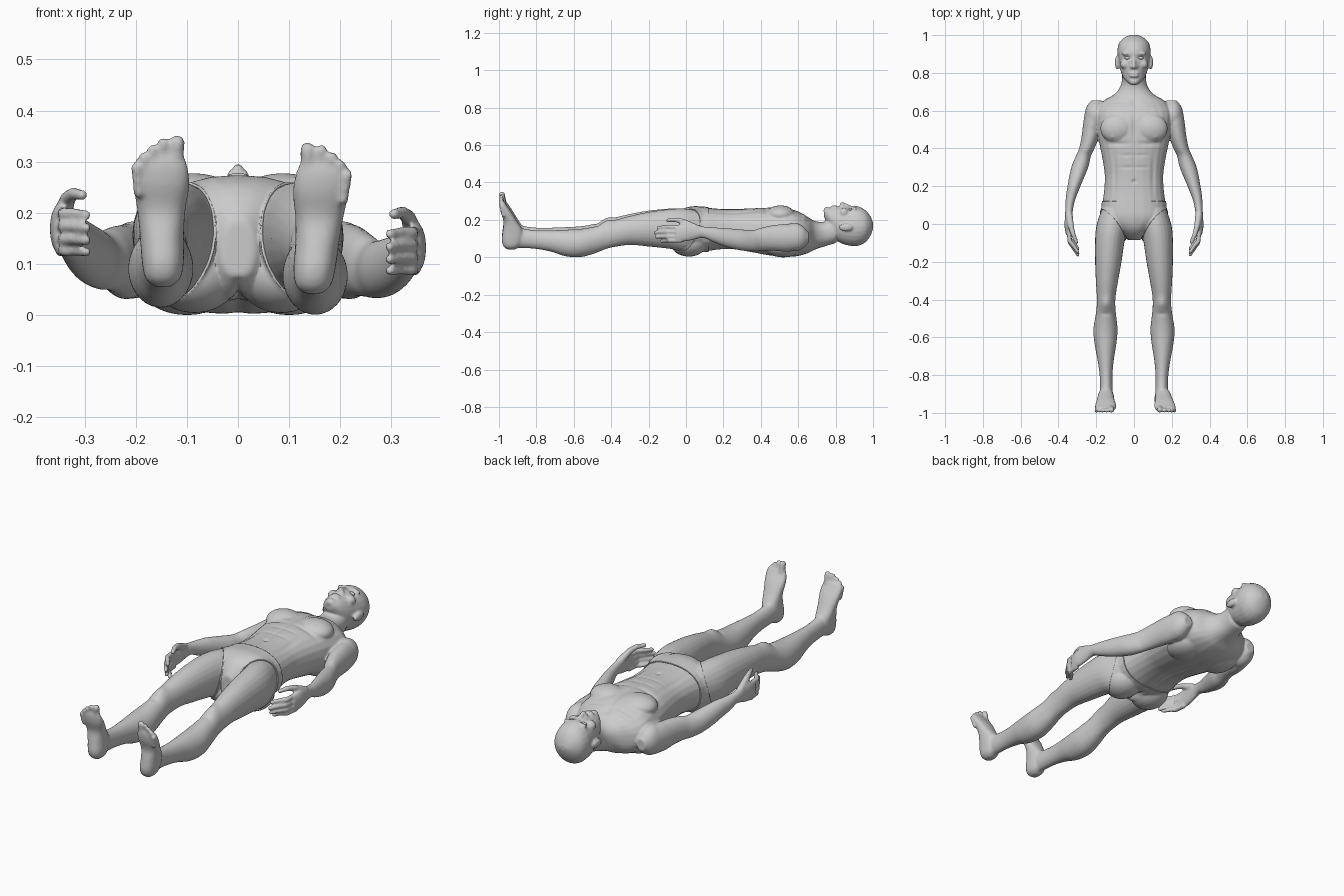
import bpy, bmesh, math
from mathutils import Vector

cube = bpy.data.objects.get("Cube")
if cube:
    bpy.data.objects.remove(cube)

skin = bpy.data.materials.new("light_grey")
skin.use_nodes = True
GREY = (0.6, 0.6, 0.6, 1)
skin.diffuse_color = GREY
skin.node_tree.nodes["Principled BSDF"].inputs["Base Color"].default_value = GREY


def spline(a, b, c, d, t):
    return 0.5 * (2 * b + (c - a) * t + (2 * a - 5 * b + 4 * c - d) * t * t
                  + (3 * b - a - 3 * c + d) * t ** 3)


def straight(x, station, z):
    return x, station, z


def loft(bm, sections, place=straight, power=2.0, sides=24, steps=4):
    """Skin rounded rings; a section is (station, x, low, high, half width)."""
    n = len(sections)
    rows = []
    for i in range(n - 1):
        four = [sections[min(max(i + k, 0), n - 1)] for k in (-1, 0, 1, 2)]
        rows += [[spline(*v, j / steps) for v in zip(*four)] for j in range(steps)]
    rows.append(sections[-1])
    rings = []
    for station, x, low, high, half in rows:
        ring = []
        for k in range(sides):
            a = math.tau * k / sides
            c, s = math.cos(a), math.sin(a)
            u = math.copysign(abs(c) ** (2 / power), c) * half
            v = math.copysign(abs(s) ** (2 / power), s) * (high - low) / 2
            ring.append(bm.verts.new(place(x + u, station, (low + high) / 2 + v)))
        rings.append(ring)
    for r, q in zip(rings, rings[1:]):
        for k in range(sides):
            m = (k + 1) % sides
            bm.faces.new((r[k], q[k], q[m], r[m]))
    bm.faces.new(rings[0])
    bm.faces.new(rings[-1][::-1])


def ball(bm, centre, radii, sides=12):
    x, y, z = centre
    rx, ry, rz = radii
    sections = []
    for k in range(sides):
        a = .1 + (math.pi - .2) * k / (sides - 1)
        c, s = math.cos(a), math.sin(a)
        sections.append((y - ry * c, x, z - rz * s, z + rz * s, rx * s))
    loft(bm, sections, sides=sides, steps=1)


def limb(bm, points, radii):
    """Rounded tapered chain, for fingers, toes and the nose."""
    points = [Vector(p) for p in points]
    for a, b, ra, rb in zip(points, points[1:], radii, radii[1:]):
        for k in range(6):
            r = ra + (rb - ra) * k / 5
            ball(bm, a.lerp(b, k / 5), (r, r, r), 10)


def to_mesh(bm, name):
    mesh = bpy.data.meshes.new(name)
    bm.to_mesh(mesh)
    bm.free()
    return mesh


def add_object(name, mesh):
    mesh.materials.clear()
    mesh.materials.append(skin)
    mesh.shade_smooth()
    ob = bpy.data.objects.new(name, mesh)
    bpy.context.collection.objects.link(ob)
    return ob


TORSO = [(-.08, 0, .08, .19, .03), (-.03, 0, .04, .25, .09), (.03, 0, .04, .272, .16),
         (.1, 0, .035, .27, .167), (.18, 0, .045, .264, .158), (.26, 0, .045, .263, .155),
         (.35, 0, .03, .268, .168), (.45, 0, .012, .272, .188), (.54, 0, .005, .268, .2),
         (.6, 0, .01, .25, .2), (.65, 0, .025, .222, .165), (.69, 0, .045, .198, .1),
         (.74, 0, .062, .195, .068), (.8, 0, .08, .22, .062)]
HEAD = [(.738, 0, .22, .262, .022), (.765, 0, .165, .272, .05), (.8, 0, .1, .276, .068),
        (.84, 0, .075, .278, .077), (.88, 0, .066, .28, .084), (.92, 0, .066, .277, .088),
        (.96, 0, .085, .256, .078), (.987, 0, .122, .222, .05), (1.001, 0, .16, .185, .02)]
LEG = [(.08, .1, .06, .25, .07), (0, .114, .035, .264, .083), (-.08, .127, .05, .264, .079),
       (-.2, .136, .065, .25, .07), (-.3, .143, .075, .23, .059), (-.38, .147, .065, .21, .05),
       (-.43, .148, .05, .2, .049), (-.48, .149, .033, .178, .054), (-.56, .151, .012, .163, .064),
       (-.64, .151, .015, .158, .057), (-.72, .15, .04, .155, .043), (-.8, .148, .055, .155, .034),
       (-.87, .147, .06, .165, .033), (-.92, .147, .06, .19, .036), (-.95, .147, .065, .2, .035)]
FOOT = [(.052, .147, -.955, -.915, .016), (.068, .147, -.975, -.89, .034),
        (.1, .147, -.985, -.87, .041), (.15, .149, -.98, -.87, .043), (.2, .15, -.975, -.9, .047),
        (.25, .15, -.99, -.93, .055), (.285, .152, -.995, -.955, .054), (.305, .15, -.993, -.968, .046)]
ARM = [(.655, .2, .08, .14, .025), (.61, .205, .045, .175, .05), (.54, .217, .035, .183, .051),
       (.46, .232, .04, .175, .046), (.4, .25, .04, .162, .041), (.36, .268, .037, .15, .04),
       (.3, .287, .04, .153, .045), (.22, .312, .058, .16, .037), (.14, .334, .088, .165, .027),
       (.09, .342, .108, .17, .021), (.03, .347, .095, .185, .019), (-.01, .35, .088, .183, .018),
       (-.055, .348, .09, .175, .013)]

bm = bmesh.new()
loft(bm, TORSO, power=2.3)
loft(bm, HEAD)
# nose, lips and chin
limb(bm, [(0, .885, .272), (0, .834, .289)], [.009, .012])
for y in (.785, .797):
    ball(bm, (0, y, .273), (.026, .007, .011))
ball(bm, (0, .753, .254), (.026, .018, .02))

for s in (1, -1):
    # the right limbs rest a little higher than the left ones
    raise_hand = 0 if s > 0 else .037
    raise_foot = -.006 if s > 0 else .008
    lean = .018 if s > 0 else 0

    def leg_place(x, y, z):
        return s * x, y, z + raise_foot * min(max(-y / .4, 0), 1)

    def foot_place(x, z, y):
        return s * (x + lean * (z - .06) / .28), y, z + raise_foot

    def arm_place(x, y, z):
        return s * x, y, z + raise_hand * min(max((.5 - y) / .3, 0), 1)

    loft(bm, LEG, leg_place)
    loft(bm, FOOT, foot_place, 2.3)
    loft(bm, ARM, arm_place)
    # toes, from the big one outwards
    for k, (x, top) in enumerate([(.119, .349), (.146, .344), (.167, .33), (.184, .315), (.199, .296)]):
        r = .0155 if k == 0 else .011
        base = (x * .9 + .015, top - .06, -.975)
        limb(bm, [foot_place(*base), foot_place(x, top - r, -.999 + r)], [r, r])
    # fingers, from the index one down
    for z, end in [(.166, -.14), (.141, -.155), (.116, -.149), (.094, -.122)]:
        path = [(.346, -.03, z), (.34, end * .3 - .05, z), (.322, end * .8, z), (.297, end - .008, z - .003)]
        limb(bm, [arm_place(*p) for p in path], [.013, .0125, .0115, .01])
    thumb = [(.343, .045, .165), (.333, -.015, .195), (.322, -.055, .205), (.305, -.095, .202)]
    limb(bm, [arm_place(*p) for p in thumb], [.02, .016, .013, .011])
    # shoulder, chest, shoulder blade and seat muscles
    ball(bm, (s * .205, .575, .112), (.056, .08, .076), 24)
    ball(bm, (s * .088, .505, .232), (.09, .078, .05), 24)
    ball(bm, (s * .1, .52, .06), (.09, .1, .056), 24)
    ball(bm, (s * .085, .015, .085), (.085, .095, .072), 24)
    # brow, cheek, nostril and ear
    ball(bm, (s * .034, .902, .262), (.032, .01, .014))
    ball(bm, (s * .045, .845, .243), (.03, .025, .026))
    ball(bm, (s * .012, .832, .279), (.01, .009, .009))
    ball(bm, (s * .089, .855, .165), (.012, .038, .021))

# fuse all the parts into one skin
bmesh.ops.recalc_face_normals(bm, faces=bm.faces)
shape = add_object("rough_shape", to_mesh(bm, "rough_shape"))
fuse = shape.modifiers.new("fuse", "REMESH")
fuse.mode = "VOXEL"
fuse.voxel_size = .0055
relax = shape.modifiers.new("relax", "SMOOTH")
relax.factor = .5
relax.iterations = 4
graph = bpy.context.evaluated_depsgraph_get()
bm = bmesh.new()
bm.from_object(shape, graph)
bpy.data.objects.remove(shape)

# sculpted creases and bumps: (x, y, reach in x, reach in y, amount, face up or down)
STROKES = [
    (.034, .88, .02, .012, -.012, 1), (0, .791, .024, .003, -.004, 1), (0, .77, .03, .006, -.004, 1),
    (0, .52, .012, .08, -.008, 1), (.085, .425, .06, .012, -.006, 1), (.115, .46, .007, .007, .004, 1),
    (.09, .632, .06, .009, .007, 1), (0, .64, .016, .014, -.008, 1), (0, .32, .009, .1, -.004, 1),
    (.035, .3, .04, .008, -.003, 1), (.035, .365, .04, .008, -.003, 1), (0, .225, .009, .009, -.009, 1),
    (.1, .27, .012, .1, -.005, 1), (.148, -.42, .028, .03, .006, 1), (.148, -.475, .03, .012, -.004, 1),
    (0, .35, .018, .22, -.01, -1), (0, 0, .012, .07, -.02, -1), (.148, -.43, .025, .04, -.004, -1)]
bm.normal_update()
for v in bm.verts:
    x, y, z = v.co
    up = v.normal.z
    for cx, cy, rx, ry, amount, face in STROKES:
        d = ((abs(x) - cx) / rx) ** 2 + ((y - cy) / ry) ** 2
        if d < 6 and up * face > .1:
            # a negative amount presses inwards on either face
            z += amount * math.exp(-d) * up
    v.co.z = z
lowest = min(v.co.z for v in bm.verts)
bmesh.ops.translate(bm, vec=(0, 0, -lowest), verts=bm.verts)
hips = bm.copy()
add_object("body", to_mesh(bm, "body"))

# eyes set into the sockets
for s, name in ((1, "left_eye"), (-1, "right_eye")):
    bm = bmesh.new()
    ball(bm, (s * .034, .879, .259 - lowest), (.016, .008, .01), 16)
    add_object(name, to_mesh(bm, name))


# briefs: a thin layer cut from the hips by the waist and two leg openings
def cut(point, normal):
    bmesh.ops.bisect_plane(hips, geom=hips.verts[:] + hips.edges[:] + hips.faces[:],
                           plane_co=point, plane_no=normal, clear_outer=True)


cut((0, .12, .2), (0, 1, 0))
for s in (1, -1):
    front, side, back = Vector((s * .035, -.06, .25)), Vector((s * .17, .085, .2)), Vector((s * .12, -.05, .02))
    out = (side - front).cross(back - front)
    cut(front, out if out.y < 0 else -out)
briefs = add_object("briefs", to_mesh(hips, "briefs"))
cloth = briefs.modifiers.new("cloth", "SOLIDIFY")
cloth.thickness = .005
cloth.offset = 1
